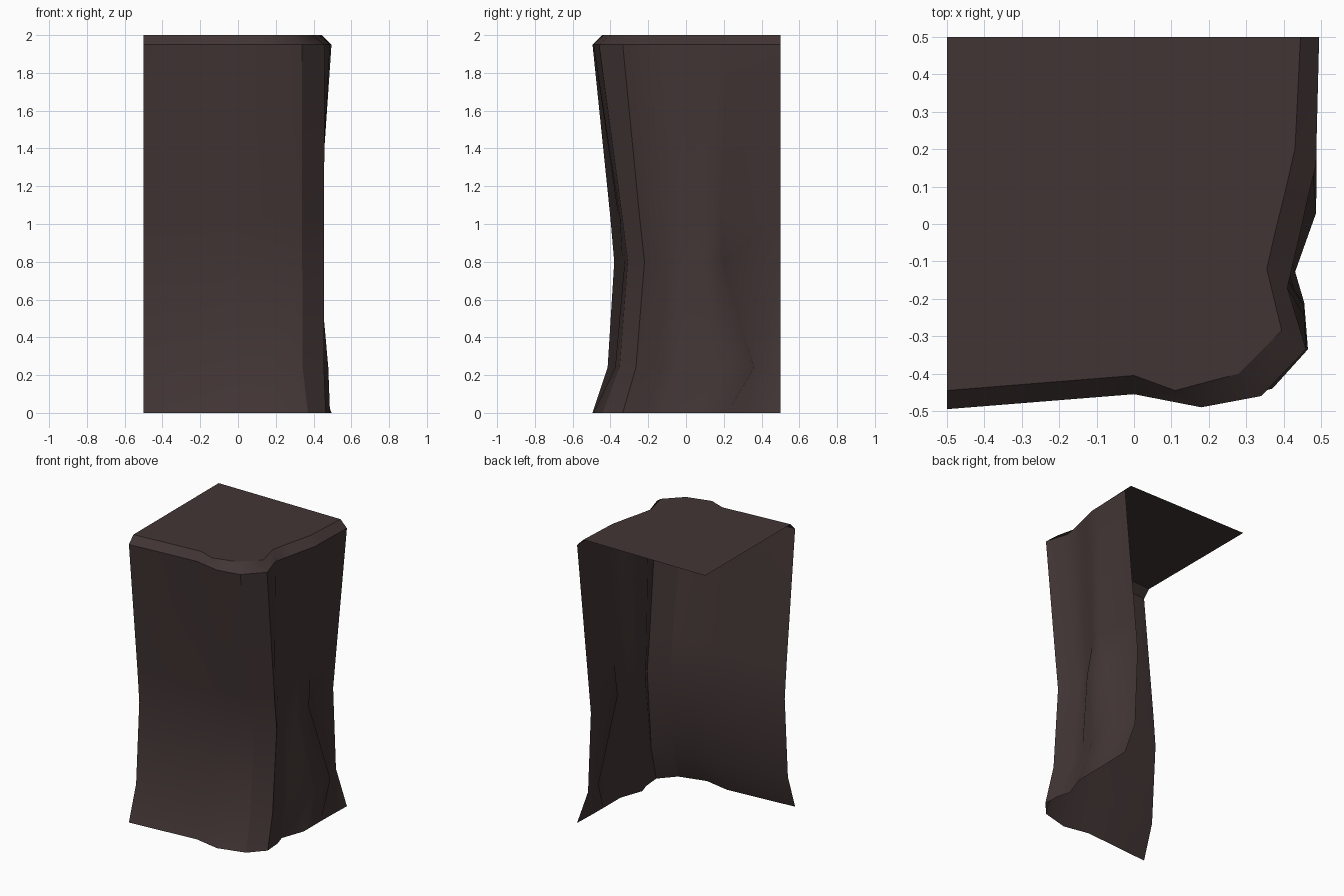
import bpy, bmesh, math

rock = bpy.data.materials.new("dark brown rock")
rock.diffuse_color = (0.054, 0.036, 0.035, 1)

# per level: height, front wall depth at x = -.5, 0, .18, front corner of the chamfer, right wall plan
levels = [
    (0.0, (-.495, -.455, -.49), (0.37, -0.44),
     [(.465, -.335), (.455, -.21), (.43, -.13), (.487, .03), (.488, .22), (.489, .32), (.495, .5)]),
    (0.24, (-.415, -.375, -.375), (0.342, -0.352),
     [(.455, -.265), (.415, -.13), (.405, -.04), (.478, .15), (.465, .36), (.42, .37), (.41, .5)]),
    (0.8, (-.38, -.337, -.325), (0.34, -0.308),
     [(.455, -.22), (.385, -.10), (.385, -.02), (.428, .04), (.425, .18), (.398, .19), (.388, .5)]),
    (1.03, (-.40, -.357, -.35), (0.34, -0.337),
     [(.455, -.245), (.39, -.12), (.395, -.01), (.415, .08), (.435, .16), (.432, .18), (.409, .5)]),
    (1.95, (-.495, -.455, -.49), (0.34, -0.46),
     [(.46, -.335), (.41, -.17), (.445, -.02), (.465, .07), (.487, .16), (.488, .22), (.495, .5)]),
]
# outline of the flat top, inset from the rim
top = [(-.5, -.445), (0, -.405), (.11, -.445), (.28, -.40), (.395, -.285), (.355, -.12),
       (.38, -.01), (.405, .09), (.43, .2), (.433, .25), (.445, .5)]

bm = bmesh.new()
rows = []
for z, depths, corner, right in levels:
    plan = list(zip((-.5, 0, .18), depths)) + [corner] + right
    rows.append([bm.verts.new((x, y, z)) for x, y in plan])
rows.append([bm.verts.new((x, y, 2.0)) for x, y in top])

# walls and bevelled rim
for low, high in zip(rows, rows[1:]):
    for i in range(len(low) - 1):
        bm.faces.new((low[i], low[i + 1], high[i + 1], high[i]))
# flat top; back, left and bottom stay open
bm.faces.new(rows[-1] + [bm.verts.new((-0.5, 0.5, 2.0))])

# crisp rim and chamfer edges
for row in rows[-2:]:
    for a, b in zip(row, row[1:]):
        bm.edges.get((a, b)).smooth = False
for low, high in zip(rows, rows[1:-1]):
    for i in (3, 4):
        bm.edges.get((low[i], high[i])).smooth = False
for f in bm.faces:
    f.smooth = True

me = bpy.data.meshes.new("cliff_corner")
bm.to_mesh(me)
bm.free()
me.materials.append(rock)
cliff = bpy.data.objects.new("cliff_corner", me)
bpy.context.collection.objects.link(cliff)
